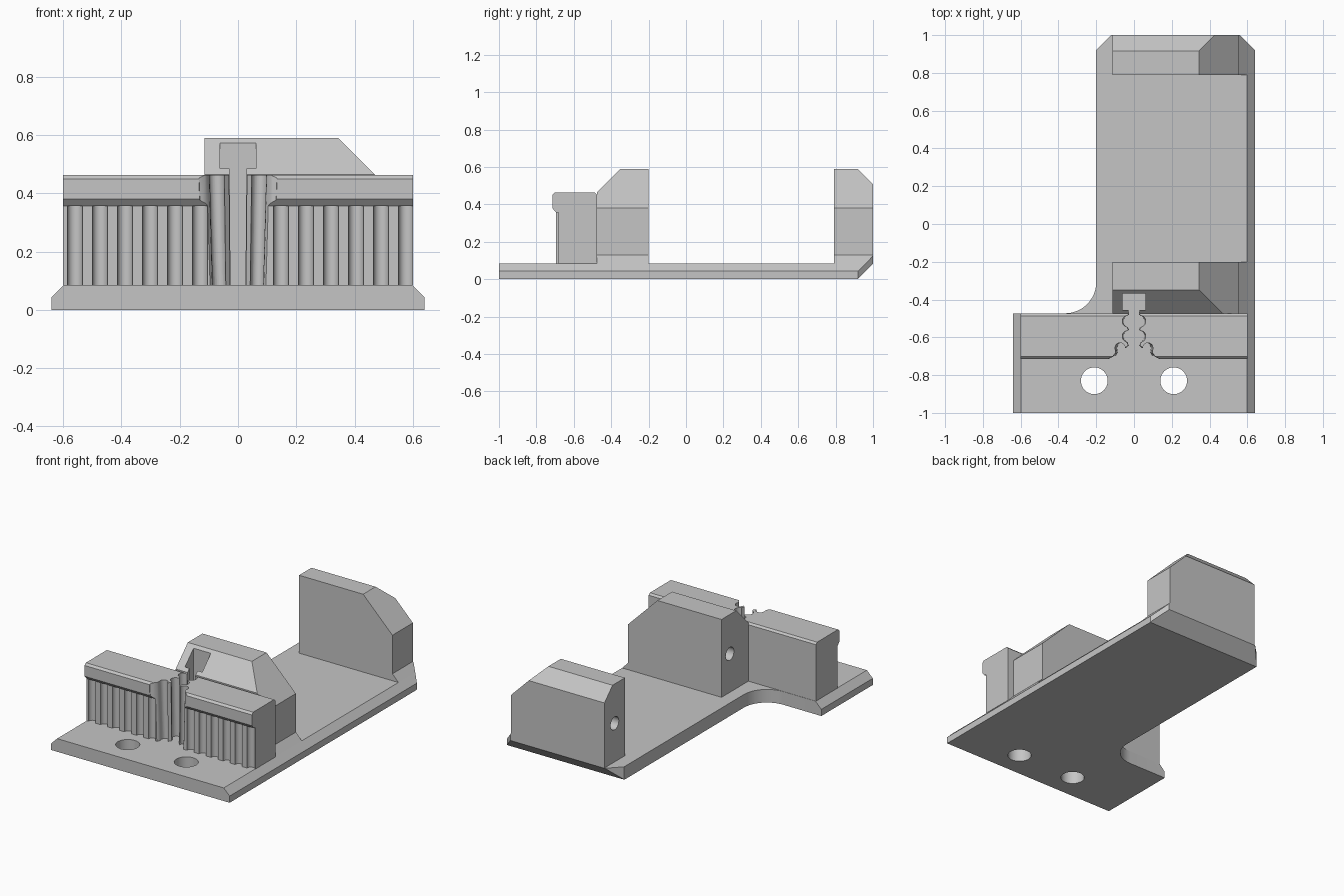
import bpy, bmesh, math
from mathutils import Vector

if "Cube" in bpy.data.objects:
    bpy.data.objects.remove(bpy.data.objects["Cube"])

grey = bpy.data.materials.new("light grey")
grey.diffuse_color = (0.56, 0.56, 0.56, 1)
grey.use_nodes = True
grey.node_tree.nodes["Principled BSDF"].inputs["Base Color"].default_value = grey.diffuse_color


def finish(bm, name):
    bmesh.ops.recalc_face_normals(bm, faces=bm.faces)
    me = bpy.data.meshes.new(name)
    bm.to_mesh(me)
    bm.free()
    ob = bpy.data.objects.new(name, me)
    bpy.context.collection.objects.link(ob)
    me.materials.append(grey)
    return ob


def prism(name, pts, place, lo, hi, planes=()):
    """Extrude a closed profile between lo and hi, then trim it with planes."""
    bm = bmesh.new()
    a = [bm.verts.new(place(u, v, lo)) for u, v in pts]
    b = [bm.verts.new(place(u, v, hi)) for u, v in pts]
    n = len(pts)
    bm.faces.new(a)
    bm.faces.new(b)
    for i in range(n):
        bm.faces.new((a[i], a[(i + 1) % n], b[(i + 1) % n], b[i]))
    bmesh.ops.recalc_face_normals(bm, faces=bm.faces)
    for co, no in planes:
        r = bmesh.ops.bisect_plane(bm, geom=bm.verts[:] + bm.edges[:] + bm.faces[:], dist=1e-5,
                                   plane_co=co, plane_no=Vector(no).normalized(), clear_outer=True)
        edges = [e for e in r["geom_cut"] if isinstance(e, bmesh.types.BMEdge) and e.is_boundary]
        bmesh.ops.holes_fill(bm, edges=edges, sides=0)
    return finish(bm, name)


def in_plan(u, v, w):
    return (u, v, w)


def along_x(u, v, w):
    return (w, u, v)


def along_y(u, v, w):
    return (u, w, v)


def arc(cx, cy, r, a0, a1, n):
    return [(cx + r * math.cos(math.radians(a0 + (a1 - a0) * i / n)),
             cy + r * math.sin(math.radians(a0 + (a1 - a0) * i / n))) for i in range(n + 1)]


def circle(cx, cy, r, n):
    return arc(cx, cy, r, 0, 360, n)[:-1]


def cut(ob, cutter):
    m = ob.modifiers.new("cut", 'BOOLEAN')
    m.operation = 'DIFFERENCE'
    m.solver = 'EXACT'
    m.object = cutter
    bpy.context.view_layer.objects.active = ob
    bpy.ops.object.modifier_apply(modifier=m.name)


def drop(ob):
    bpy.data.objects.remove(ob, do_unlink=True)


# base plate with inner fillet, bevelled sides and undercut back edge
outline = [(-0.64, -1), (0.64, -1), (0.64, 0.92), (0.56, 1), (-0.12, 1), (-0.2, 0.92)]
outline += arc(-0.365, -0.308, 0.165, 0, -90, 12) + [(-0.64, -0.473)]
base = prism("base_plate", outline, in_plan, 0, 0.085, [
    ((0.64, 0, 0.043), (1, 0, 1)),
    ((-0.64, 0, 0.043), (-1, 0, 1)),
    ((0, 0.917, 0), (0, 1, -1))])

# two bolt holes
for x in (-0.21, 0.21):
    c = prism("bolt_cutter", circle(x, -0.83, 0.071, 40), in_plan, -0.1, 0.2)
    cut(base, c)
    drop(c)

# upright blocks sharing one profile with a flared foot
block = [(-0.115, 0.085), (0.598, 0.085), (0.555, 0.13), (0.555, 0.38), (0.345, 0.59), (-0.115, 0.59)]
back = prism("back_block", block, along_y, 0.79, 1, [
    ((0, 0.917, 0.59), (0, 1, 1)),
    ((0.56, 1, 0), (1, 1, 0))])
middle = prism("middle_block", block, along_y, -0.475, -0.2, [
    ((0, -0.35, 0.59), (0, -1, 1))])

# blind rod holes in the left faces of the blocks
for ob, y in ((back, 0.895), (middle, -0.285)):
    c = prism("rod_cutter", circle(y, 0.335, 0.042, 32), along_x, -0.3, 0.4)
    cut(ob, c)
    drop(c)

# clamp bar with overhanging front lip
bar = prism("clamp_bar", [
    (-0.695, 0.085), (-0.695, 0.357), (-0.715, 0.38), (-0.715, 0.45), (-0.702, 0.463),
    (-0.487, 0.463), (-0.475, 0.451)][:7] + [(-0.475, 0.085)], along_x, -0.6, 0.6)

# belt tooth grooves down the front face
for start in (-0.56, 0.147):
    for k in range(6):
        c = prism("tooth_cutter", circle(start + k * 0.086, -0.693, 0.026, 20), in_plan, 0.07, 0.357)
        cut(bar, c)
        drop(c)

# central belt slot: flared mouth, toothed neck and T-shaped pocket
half = [(0.15, -0.74), (0.14, -0.712), (0.118, -0.702), (0.104, -0.685)]
half += arc(0.077, -0.657, 0.028, -30, 180, 12) + [(0.032, -0.642)]
for y in (-0.595, -0.515):
    half += arc(0.035, y, 0.03, -80, 80, 10) + [(0.03, y + 0.035)]
half += [(0.03, -0.455), (0.062, -0.455), (0.062, -0.367)]
slot = prism("slot_cutter", half + [(-x, y) for x, y in reversed(half)], in_plan, 0.07, 0.62)
for v in slot.data.vertices:
    if v.co.z < 0.1 and v.co.y < -0.46:
        v.co.x *= 0.85
cut(bar, slot)
cut(middle, slot)
drop(slot)

for ob in (base, back, middle, bar):
    bpy.ops.object.select_all(action='DESELECT')
    ob.select_set(True)
    bpy.context.view_layer.objects.active = ob
    bpy.ops.object.shade_smooth_by_angle(angle=math.radians(30))
